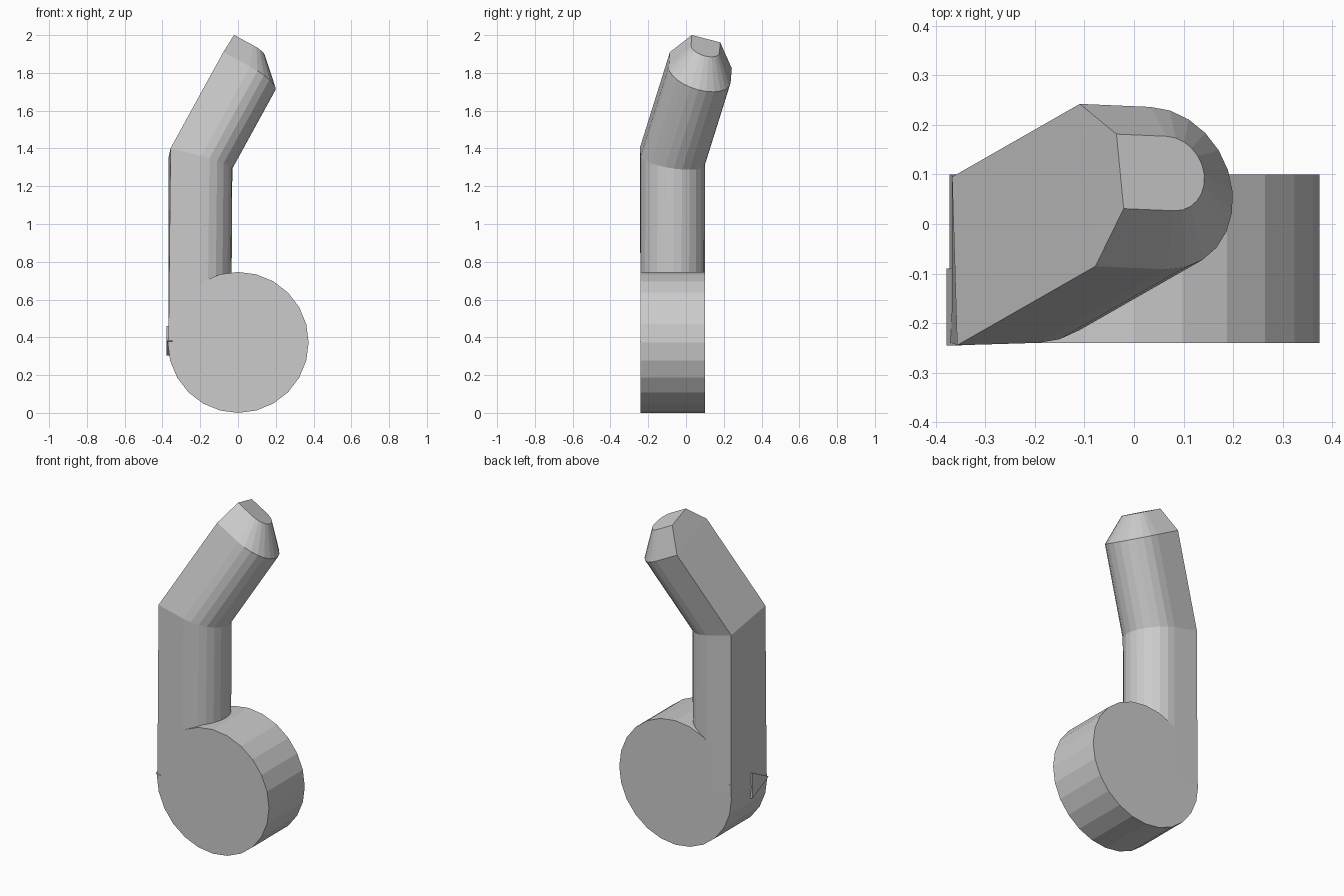
import bpy, bmesh, math
from mathutils import Vector

if "Cube" in bpy.data.objects:
    bpy.data.objects.remove(bpy.data.objects["Cube"])


def make_object(name, rings):
    """Loft a list of equal-length rings into a closed flat-shaded solid."""
    bm = bmesh.new()
    vs = [[bm.verts.new(p) for p in ring] for ring in rings]
    n = len(rings[0])
    for a, b in zip(vs, vs[1:]):
        for i in range(n):
            j = (i + 1) % n
            bm.faces.new((a[i], a[j], b[j], b[i]))
    bm.faces.new(vs[0][::-1])
    bm.faces.new(vs[-1])
    bmesh.ops.recalc_face_normals(bm, faces=bm.faces[:])
    mesh = bpy.data.meshes.new(name)
    bm.to_mesh(mesh)
    bm.free()
    obj = bpy.data.objects.new(name, mesh)
    bpy.context.collection.objects.link(obj)
    return obj


def d_section(straight, r, steps=12):
    """D-shaped outline: flat back at u=0, half-round front."""
    arc = [math.pi / 2 - math.pi * i / steps for i in range(steps + 1)]
    return ([(0, r)] + [(straight + r * math.cos(a), r * math.sin(a)) for a in arc]
            + [(0, -r)])


# Round base disc, lying on its side along y
R = 0.373
circle = [(0.001 + R * math.cos(math.tau * i / 24), R + R * math.sin(math.tau * i / 24))
          for i in range(24)]
make_object("base_disc", [[(x, y, z) for x, z in circle] for y in (-0.24, 0.10)])

# Bent post: straight shaft, mitred bend, leaning upper part, tapered tip
d = Vector((0.28, 0.16, 0.51)).normalized()
miter = d + Vector((0, 0, 1))
section = d_section(0.162, 0.17)
bottom = [Vector((-0.368 + u, -0.07 + v, R)) for u, v in section]
bend_at = Vector((-0.357, -0.235, 1.40))
bend = []
for u, v in section:
    p = Vector((-0.362 + u - 0.03 * v, -0.07 + v + 0.03 * (u - 0.16), 0))
    p.z = bend_at.z - (miter.x * (p.x - bend_at.x) + miter.y * (p.y - bend_at.y)) / miter.z
    bend.append(p)
ring_at = bend_at + d * 0.6
ring = [p + d * (ring_at - p).dot(d) for p in bend]
back = (ring[0] + ring[-1]) / 2
v_axis = (ring[0] - ring[-1]).normalized()
u_axis = (ring[len(ring) // 2] - back)
u_axis = (u_axis - v_axis * u_axis.dot(v_axis)).normalized()
if u_axis.x < 0:
    u_axis.negate()
tip = [back + u_axis * (u + 0.003) + v_axis * (v - 0.008) + d * 0.134
       for u, v in d_section(0.115, 0.078)]
make_object("bent_post", [bottom, bend, ring, tip])

# Small triangular plate on the left side
tri = [(-0.09, 0.46), (-0.09, 0.305), (-0.245, 0.38)]
make_object("side_wedge", [[(x, y, z) for y, z in tri] for x in (-0.378, -0.347)])
